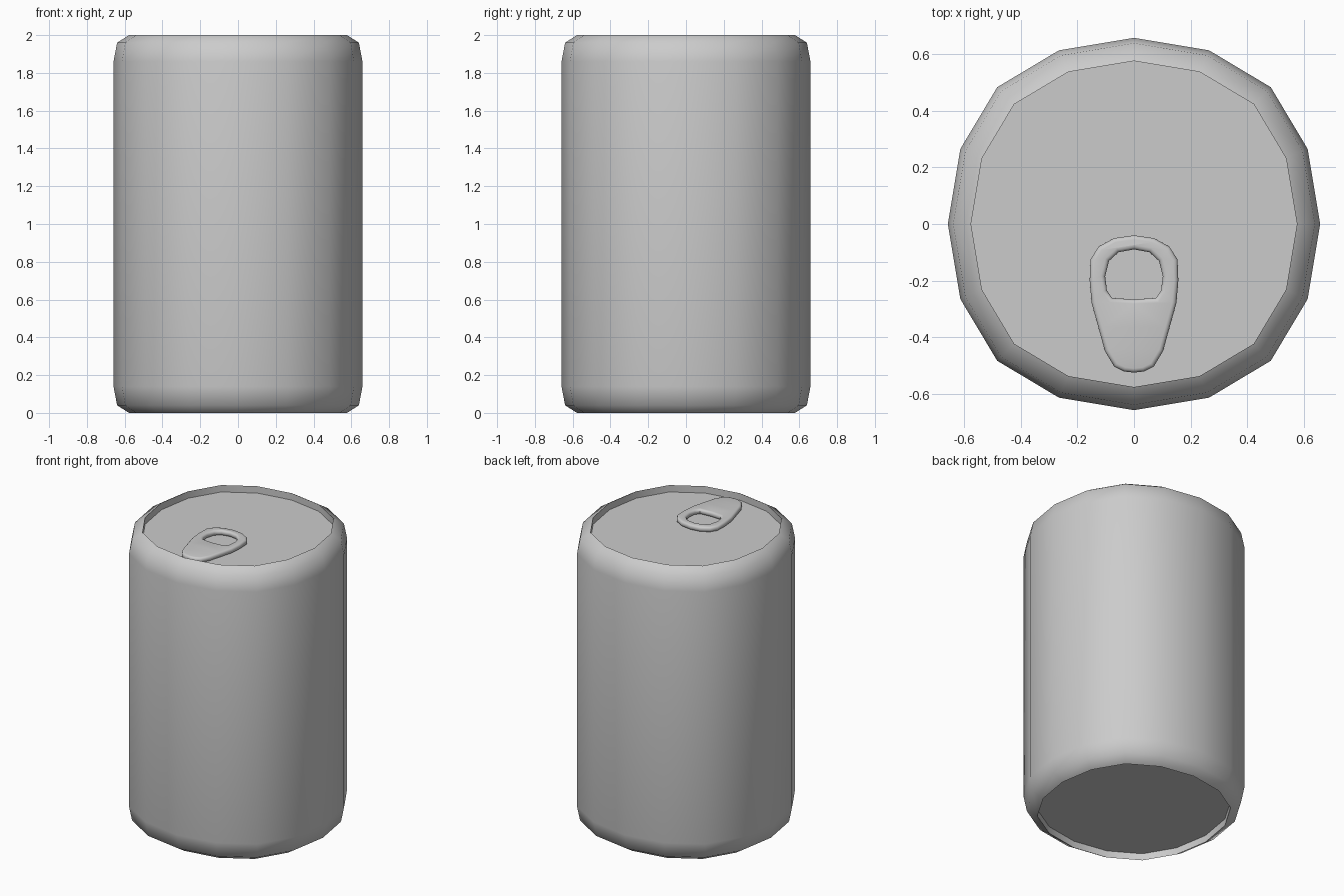
import bpy, bmesh, math

if "Cube" in bpy.data.objects:
    bpy.data.objects.remove(bpy.data.objects["Cube"])


def smooth(obj, angle):
    bpy.ops.object.select_all(action='DESELECT')
    obj.select_set(True)
    bpy.context.view_layer.objects.active = obj
    bpy.ops.object.shade_smooth_by_angle(angle=math.radians(angle))


# Can section: slightly squarish 16-sided ring, one quarter as (angle, radius factor)
QUARTER = [(0, 1.0), (23.4, 1.016), (45, 1.039), (66.6, 1.016)]


def ring(bm, r, z):
    verts = []
    for q in range(4):
        for deg, f in QUARTER:
            a = math.radians(deg + 90 * q)
            verts.append(bm.verts.new((r * f * math.cos(a), r * f * math.sin(a), z)))
    return verts


# Can body: rounded shoulders, recessed base and lid
half = [(0.577, 0.047), (0.577, 0.0), (0.64, 0.04), (0.659, 0.14)]
profile = half + [(r, 2 - z) for r, z in reversed(half)]
bm = bmesh.new()
rings = [ring(bm, r, z) for r, z in profile]
for lo, hi in zip(rings, rings[1:]):
    for i in range(16):
        j = (i + 1) % 16
        bm.faces.new((lo[i], lo[j], hi[j], hi[i]))
bm.faces.new(rings[0][::-1])
bm.faces.new(rings[-1])
bmesh.ops.recalc_face_normals(bm, faces=bm.faces)
mesh = bpy.data.meshes.new("can_body")
bm.to_mesh(mesh)
bm.free()
body = bpy.data.objects.new("can_body", mesh)
bpy.context.collection.objects.link(body)
smooth(body, 60)

# Pull tab: mirrored outline with a finger hole, rounded edges
outer = [(0, -.04), (.07, -.05), (.125, -.08), (.154, -.125), (.157, -.2), (.15, -.28),
         (.125, -.37), (.103, -.45), (.07, -.505), (.035, -.522), (0, -.526)]
hole = [(0, -.09), (.055, -.1), (.088, -.13), (.102, -.185), (.096, -.235), (.078, -.262), (0, -.267)]
curve = bpy.data.curves.new("pull_tab", 'CURVE')
curve.dimensions = '2D'
curve.fill_mode = 'BOTH'
for pts in (outer, hole):
    loop = pts + [(-x, y) for x, y in reversed(pts[1:-1])]
    spline = curve.splines.new('POLY')
    spline.points.add(len(loop) - 1)
    for p, (x, y) in zip(spline.points, loop):
        p.co = (x, y, 0, 1)
    spline.use_cyclic_u = True
curve.extrude = 0.003
curve.bevel_depth = 0.015
curve.bevel_resolution = 2
curve.offset = -0.015
tab = bpy.data.objects.new("pull_tab", curve)
tab.location.z = 1.971
bpy.context.collection.objects.link(tab)
bpy.ops.object.select_all(action='DESELECT')
tab.select_set(True)
bpy.context.view_layer.objects.active = tab
bpy.ops.object.convert(target='MESH')
tab = bpy.context.view_layer.objects.active
bm = bmesh.new()
bm.from_mesh(tab.data)
bmesh.ops.remove_doubles(bm, verts=bm.verts, dist=0.0005)
bmesh.ops.recalc_face_normals(bm, faces=bm.faces)
bm.to_mesh(tab.data)
bm.free()
smooth(tab, 50)
